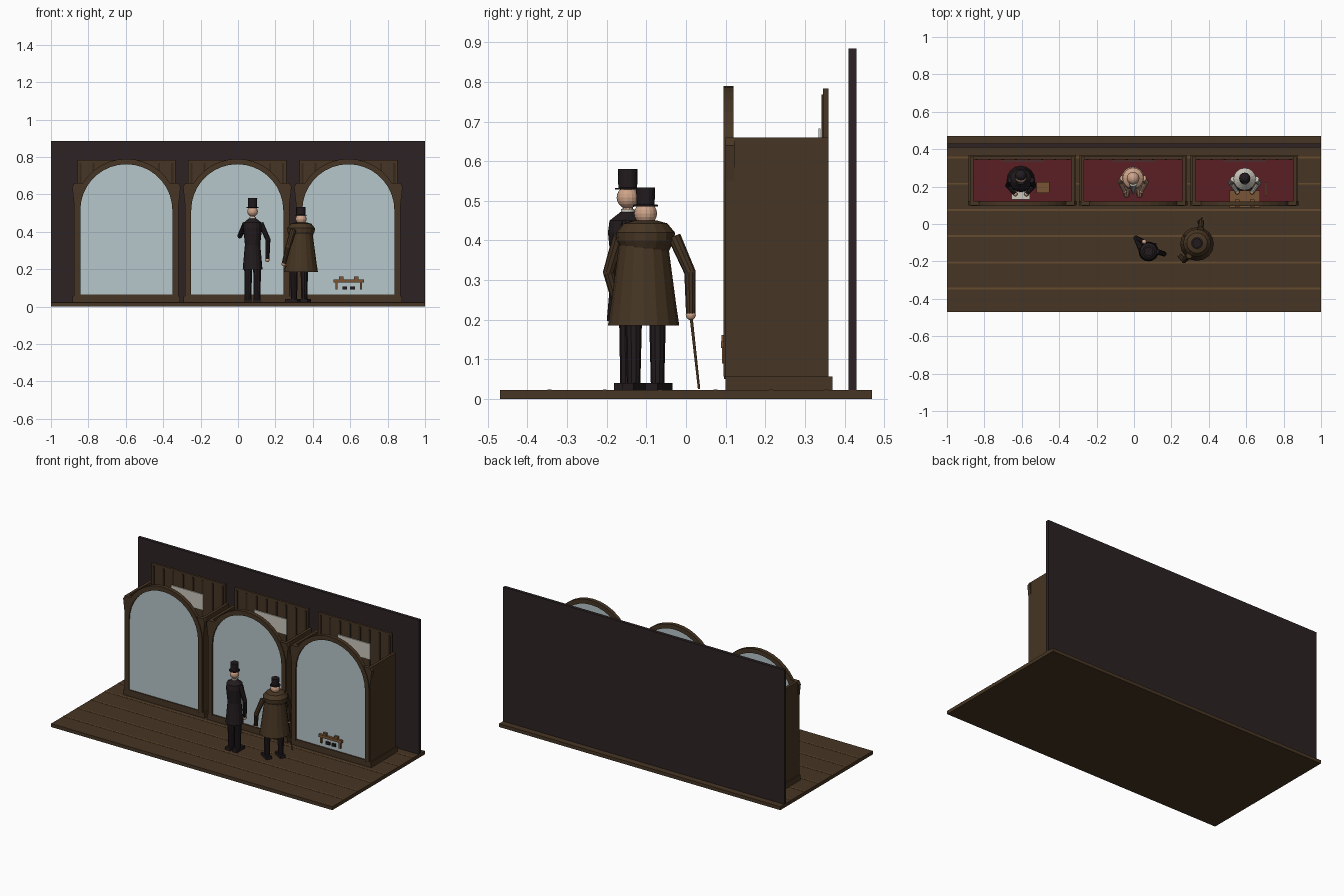
import bpy, bmesh, math
from mathutils import Vector

cube = bpy.data.objects.get("Cube")
if cube:
    bpy.data.objects.remove(cube, do_unlink=True)


def material(name, rgb):
    m = bpy.data.materials.new(name)
    m.use_nodes = True
    m.diffuse_color = (*rgb, 1)
    m.node_tree.nodes["Principled BSDF"].inputs["Base Color"].default_value = (*rgb, 1)
    return m


BROWN = material("dark wood", (0.062, 0.036, 0.017))
SEAM = material("light wood seam", (0.13, 0.07, 0.028))
SLAT = material("shadow wood", (0.035, 0.021, 0.012))
WALL = material("charcoal wall", (0.025, 0.016, 0.017))
RED = material("crimson carpet", (0.10, 0.013, 0.017))
GLASS = material("pale glass", (0.47, 0.57, 0.60))
SKIN = material("skin", (0.62, 0.37, 0.25))
BLACK = material("black cloth", (0.016, 0.011, 0.013))
PAPER = material("ivory", (0.60, 0.57, 0.50))
TAN = material("tan wood", (0.19, 0.09, 0.035))


def finish(name, bm, mat):
    bmesh.ops.recalc_face_normals(bm, faces=bm.faces)
    me = bpy.data.meshes.new(name)
    bm.to_mesh(me)
    bm.free()
    me.materials.append(mat)
    ob = bpy.data.objects.new(name, me)
    bpy.context.collection.objects.link(ob)
    return ob


def box(name, mat, x0, x1, y0, y1, z0, z1):
    bm = bmesh.new()
    bmesh.ops.create_cube(bm, size=1)
    for v in bm.verts:
        v.co = ((x0 + x1) / 2 + v.co.x * (x1 - x0), (y0 + y1) / 2 + v.co.y * (y1 - y0),
                (z0 + z1) / 2 + v.co.z * (z1 - z0))
    return finish(name, bm, mat)


def prism(name, mat, outline, y0, y1):
    """Extrude an x-z outline along y."""
    bm = bmesh.new()
    face = bm.faces.new([bm.verts.new((x, y0, z)) for x, z in outline])
    ext = bmesh.ops.extrude_face_region(bm, geom=[face])["geom"]
    bmesh.ops.translate(bm, vec=(0, y1 - y0, 0),
                        verts=[g for g in ext if isinstance(g, bmesh.types.BMVert)])
    return finish(name, bm, mat)


def lathe(name, mat, x, y, profile, n=16):
    """Stack of rings given as (radius, height)."""
    bm = bmesh.new()
    rings = [[bm.verts.new((x + r * math.cos(i * math.tau / n), y + r * math.sin(i * math.tau / n), z))
              for i in range(n)] for r, z in profile]
    for a, b in zip(rings, rings[1:]):
        for i in range(n):
            bm.faces.new((a[i], a[i - 1], b[i - 1], b[i]))
    bm.faces.new(rings[0])
    bm.faces.new(rings[-1])
    return finish(name, bm, mat)


def limb(name, mat, p, q, r0, r1, n=10):
    p, q = Vector(p), Vector(q)
    bm = bmesh.new()
    bmesh.ops.create_cone(bm, cap_ends=True, segments=n, radius1=r0, radius2=r1, depth=(q - p).length)
    ob = finish(name, bm, mat)
    ob.location = (p + q) / 2
    ob.rotation_mode = 'QUATERNION'
    ob.rotation_quaternion = (q - p).to_track_quat('Z', 'Y')
    return ob


def ball(name, mat, p, r, scale=(1, 1, 1)):
    bm = bmesh.new()
    bmesh.ops.create_uvsphere(bm, u_segments=16, v_segments=10, radius=r)
    ob = finish(name, bm, mat)
    ob.location, ob.scale = p, scale
    return ob


def arm(name, mat, shoulder, elbow, hand, r=0.016):
    limb(name + "_upper", mat, shoulder, elbow, r, r * 0.85)
    limb(name + "_fore", mat, elbow, hand, r * 0.85, r * 0.7)
    ball(name + "_elbow", mat, elbow, r * 0.85)
    ball(name + "_hand", SKIN, hand, r * 0.75)


def hat(name, x, y, z, h, r):
    lathe(name, BLACK, x, y, [(r * 1.3, z), (r * 1.3, z + 0.004), (r * 0.95, z + 0.005), (r, z + h)])


def arch(hw, bottom, spring, n=18):
    arc = [(hw * math.cos(math.pi * i / n), spring + hw * math.sin(math.pi * i / n)) for i in range(n + 1)]
    return [(hw, bottom)] + arc + [(-hw, bottom)]


# Floor with seams, back wall
box("floor", BROWN, -1, 1, -0.47, 0.47, 0, 0.022)
for i in range(6):
    y = -0.345 + 0.14 * i
    box("floor_seam", SEAM, -1, 1, y - 0.005, y + 0.005, 0.02, 0.0235)
box("back_wall", WALL, -1, 1, 0.41, 0.43, 0.022, 0.885)

# Arched display cases
SPRING = 0.515
for cx in (-0.597, -0.004, 0.59):
    box("case_base", BROWN, cx - 0.287, cx + 0.287, 0.1, 0.37, 0.022, 0.057)
    box("case_carpet", RED, cx - 0.265, cx + 0.265, 0.12, 0.346, 0.057, 0.09)
    box("case_back", BROWN, cx - 0.262, cx + 0.262, 0.346, 0.36, 0.057, 0.783)
    for i in range(8):
        x = cx - 0.245 + 0.07 * i
        box("back_slat", SLAT, x - 0.006, x + 0.006, 0.342, 0.347, 0.09, 0.768)
    box("case_placard", PAPER, cx - 0.115, cx + 0.115, 0.334, 0.34, 0.58, 0.682)
    for s in (-1, 1):
        a, b = sorted((cx + s * 0.262, cx + s * 0.28))
        box("case_side", BROWN, a, b, 0.1, 0.36, 0.057, 0.66)
        corner = [(cx + s * 0.275, 0.505), (cx + s * 0.29, 0.64), (cx + s * 0.278, 0.66),
                  (cx + s * 0.225, 0.66), (cx + s * 0.262, 0.56)]
        prism("arch_corner", BROWN, corner, 0.1, 0.122)
    outer = [(cx + x, z) for x, z in arch(0.275, 0.057, SPRING)]
    inner = [(cx + x, z) for x, z in arch(0.246, 0.057, SPRING)]
    prism("arch_frame", BROWN, outer + inner[::-1], 0.095, 0.12)
    prism("case_glass", GLASS, inner, 0.104, 0.11)
    box("case_sill", BROWN, cx - 0.25, cx + 0.25, 0.096, 0.118, 0.05, 0.064)

# Left case: robed reader with papers and crate
x, y = -0.605, 0.235
lathe("robe", BLACK, x, y, [(0.075, 0.09), (0.065, 0.2), (0.06, 0.3), (0.025, 0.345)])
ball("reader_head", SKIN, (x, y + 0.015, 0.375), 0.03)
ball("reader_hair", BLACK, (x, y + 0.025, 0.385), 0.031)
for s in (-1, 1):
    arm("reader_arm", BLACK, (x + s * 0.055, y, 0.31), (x + s * 0.07, y - 0.03, 0.24), (x + s * 0.03, y - 0.075, 0.225))
box("reader_desk", TAN, x - 0.05, x + 0.05, 0.13, 0.19, 0.09, 0.2)
box("reader_paper", PAPER, x - 0.05, x + 0.05, 0.13, 0.182, 0.2, 0.206)
box("crate", TAN, -0.52, -0.452, 0.165, 0.225, 0.09, 0.15)

# Middle case: pale figure with a white pointed beard
x, y = -0.005, 0.245
lathe("pale_body", SKIN, x, y, [(0.06, 0.09), (0.045, 0.2), (0.062, 0.3), (0.055, 0.33), (0.02, 0.355)])
ball("pale_head", SKIN, (x, y, 0.385), 0.034)
limb("pale_beard", PAPER, (x, y - 0.025, 0.38), (x, y - 0.085, 0.3), 0.023, 0.004)
for s in (-1, 1):
    arm("pale_arm", SKIN, (x + s * 0.055, y, 0.32), (x + s * 0.07, y - 0.02, 0.24), (x + s * 0.045, y - 0.07, 0.2))
    limb("pale_leg", SKIN, (x + s * 0.03, y - 0.02, 0.15), (x + s * 0.035, 0.15, 0.1), 0.025, 0.014)

# Right case: worker in a white shirt at a low table
x, y = 0.592, 0.24
lathe("shirt", PAPER, x, y, [(0.05, 0.09), (0.045, 0.18), (0.06, 0.28), (0.025, 0.315)])
ball("worker_head", SKIN, (x, y, 0.34), 0.029)
ball("worker_cap", BLACK, (x, y + 0.005, 0.355), 0.03)
for s in (-1, 1):
    arm("worker_arm", PAPER, (x + s * 0.06, y, 0.28), (x + s * 0.075, y - 0.02, 0.2), (x + s * 0.04, y - 0.07, 0.165))
    limb("worker_leg", BLACK, (x + s * 0.025, y - 0.03, 0.11), (x + s * 0.02, 0.12, 0.1), 0.018, 0.01)
    box("worker_shoe", BLACK, x + s * 0.021 - 0.013, x + s * 0.021 + 0.013, 0.092, 0.14, 0.09, 0.107)
    box("table_tool", TAN, x + s * 0.04 - 0.012, x + s * 0.04 + 0.012, 0.09, 0.13, 0.145, 0.162)
    for ty in (0.096, 0.172):
        box("table_leg", TAN, x + s * 0.066 - 0.006, x + s * 0.066 + 0.006, ty - 0.005, ty + 0.005, 0.09, 0.13)
box("table_top", TAN, x - 0.082, x + 0.082, 0.088, 0.18, 0.128, 0.145)
box("plank", TAN, 0.7, 0.712, 0.15, 0.225, 0.09, 0.15)

# Tall visitor, hand at chin
x, y = 0.078, -0.147
lathe("tall_coat", BLACK, x, y, [(0.053, 0.197), (0.044, 0.3), (0.041, 0.33), (0.05, 0.42), (0.046, 0.45), (0.018, 0.472)])
limb("tall_neck", SKIN, (x, y, 0.46), (x, y, 0.49), 0.013, 0.013)
lathe("tall_collar", PAPER, x, y, [(0.018, 0.468), (0.017, 0.479)])
ball("tall_head", SKIN, (x, y, 0.508), 0.028)
hat("tall_hat", x, y, 0.528, 0.052, 0.025)
for s in (-1, 1):
    lx = x + s * 0.024
    limb("tall_leg", BLACK, (lx, y, 0.04), (lx, y, 0.21), 0.019, 0.022)
    box("tall_shoe", BLACK, lx - 0.018, lx + 0.018, y - 0.035, y + 0.045, 0.022, 0.04)
arm("tall_left_arm", BLACK, (x + 0.043, y, 0.445), (0.16, -0.16, 0.36), (0.157, -0.155, 0.25))
arm("tall_right_arm", BLACK, (x - 0.04, y + 0.01, 0.44), (0.01, -0.075, 0.378), (0.055, -0.095, 0.455))

# Short visitor in a caped coat, leaning on a cane
x, y = 0.337, -0.102
lathe("short_coat", BROWN, x, y - 0.005, [(0.09, 0.185), (0.082, 0.24), (0.062, 0.39), (0.05, 0.43)])
lathe("short_cape", BROWN, x, y, [(0.06, 0.375), (0.073, 0.4), (0.074, 0.42), (0.055, 0.443), (0.03, 0.45)])
ball("short_head", SKIN, (x, y, 0.468), 0.029)
hat("short_hat", x, y, 0.486, 0.047, 0.024)
fx, fy = -0.86, 0.5
for s in (-1, 1):
    lx, ly = x + s * fy * 0.055 - 0.01, y - s * fx * 0.035
    limb("short_leg", BLACK, (lx, ly, 0.04), (lx, ly, 0.2), 0.017, 0.021)
    shoe = box("short_shoe", BLACK, -0.03, 0.045, -0.017, 0.017, 0.022, 0.04)
    shoe.location = (lx, ly, 0)
    shoe.rotation_euler.z = math.atan2(fy, fx)
for z in (0.24, 0.28, 0.32, 0.36):
    r = 0.082 - (z - 0.24) * 0.13
    ball("coat_button", TAN, (x + fx * r, y + fy * r, z), 0.006)
arm("short_near_arm", BROWN, (0.295, -0.168, 0.41), (0.268, -0.195, 0.32), (0.245, -0.17, 0.228), 0.017)
arm("short_cane_arm", BROWN, (0.355, -0.03, 0.41), (0.36, 0.01, 0.32), (0.35, 0.012, 0.212), 0.017)
limb("cane", TAN, (0.363, 0.033, 0.025), (0.35, 0.012, 0.215), 0.003, 0.004)
